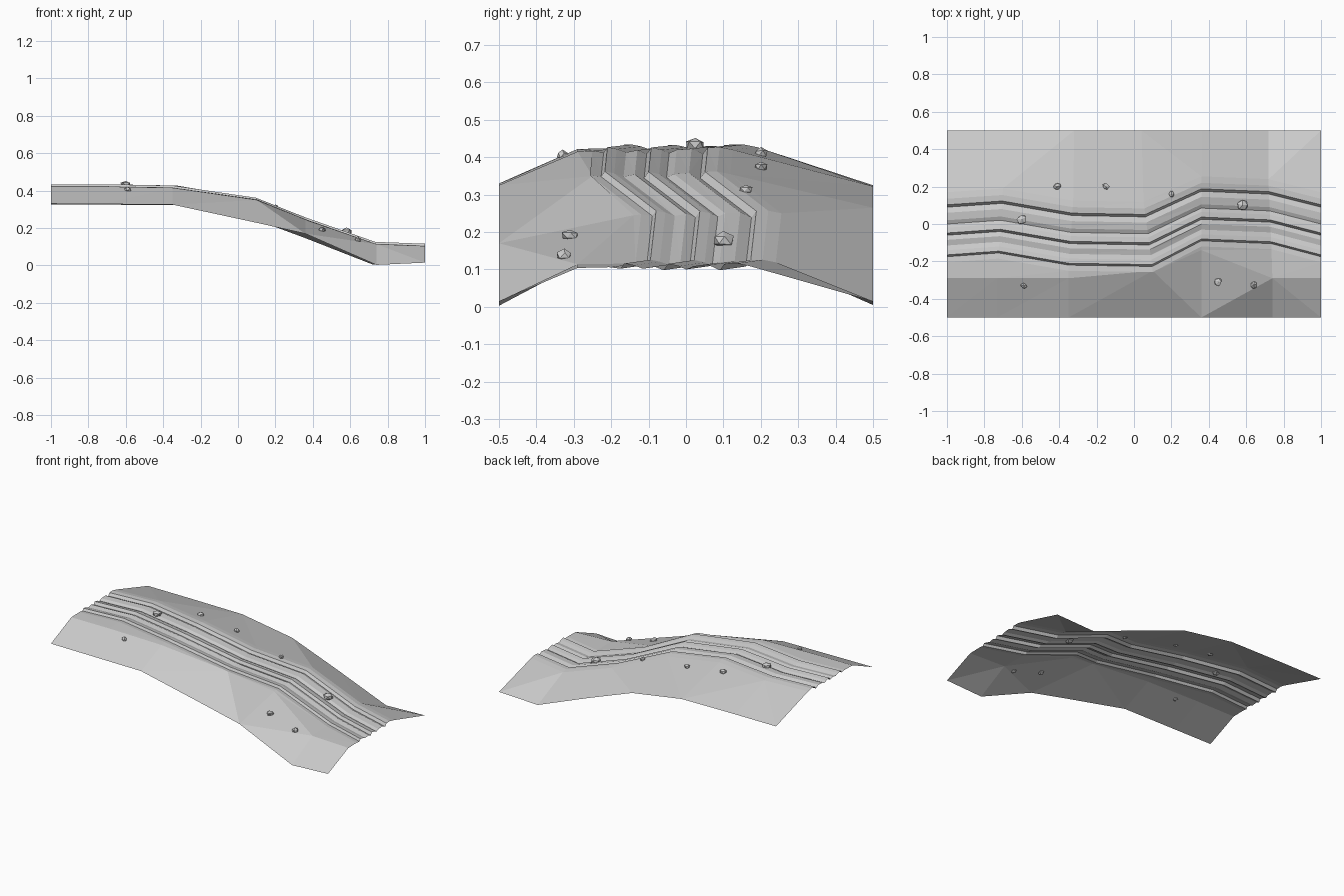
import bpy, bmesh, random
from mathutils import Vector
from mathutils.bvhtree import BVHTree

cube = bpy.data.objects.get("Cube")
if cube:
    bpy.data.objects.remove(cube, do_unlink=True)
random.seed(4)

grey = bpy.data.materials.new("stone_grey")
grey.use_nodes = True
grey.diffuse_color = (0.6, 0.6, 0.6, 1)
grey.node_tree.nodes["Principled BSDF"].inputs["Base Color"].default_value = grey.diffuse_color


def make_object(name, bm):
    mesh = bpy.data.meshes.new(name)
    bm.to_mesh(mesh)
    bm.free()
    mesh.materials.append(grey)
    obj = bpy.data.objects.new(name, mesh)
    bpy.context.collection.objects.link(obj)
    return obj


# Stations along the track: x at front, x at back, sideways shift,
# ridge height, front crest y, front edge height, back edge height
stations = [
    (-1.0, -1.0, 0.0, .43, -.29, .33, .325),
    (-.73, -.70, .02, .43, -.29, .328, .325),
    (-.35, -.32, -.045, .423, -.29, .325, .322),
    (.10, .04, -.052, .358, -.25, .228, .265),
    (.36, .36, .085, .253, -.14, .17, .146),
    (.74, .72, .07, .122, -.29, .003, .005),
    (1.0, 1.0, 0.0, .112, -.29, .015, .015),
]

# Rutted cross-section of the track: offset across, offset in height
ruts = [(-.205, -.006), (-.175, -.010), (-.165, .004), (-.14, -.001),
        (-.115, -.010), (-.085, -.004), (-.06, -.014), (-.048, .003),
        (-.02, -.003), (0, -.012), (.02, -.003), (.06, 0),
        (.09, -.014), (.103, .003), (.135, .004), (.17, -.003)]

# Rutted track with sloping banks, one open sheet
bm = bmesh.new()
rows = []
for xf, xb, shift, ridge, crest, front_z, back_z in stations:
    section = [(-.5, front_z), (crest, ridge - .008)]
    section += [(shift + y, ridge + dz) for y, dz in ruts]
    section.append((.5, back_z))
    rows.append([bm.verts.new((xf + (xb - xf) * min(1, max(0, (y + .25) / .45)), y, z))
                 for y, z in section])
for a, b in zip(rows, rows[1:]):
    for j in range(len(a) - 1):
        bm.faces.new((a[j], b[j], b[j + 1], a[j + 1]))
bmesh.ops.triangulate(bm, faces=bm.faces[:], quad_method="SHORT_EDGE")
bm.normal_update()
ground = BVHTree.FromBMesh(bm)
make_object("rutted_track", bm)

# Loose rocks resting on the surface: x, y, radius
rocks = [(-.6, .025, .032), (-.41, .2, .023), (-.15, .2, .021), (.2, .16, .02),
         (.58, .1, .036), (-.59, -.33, .02), (.45, -.31, .025), (.64, -.325, .024)]
for i, (x, y, r) in enumerate(rocks):
    hit = ground.ray_cast(Vector((x, y, 2)), Vector((0, 0, -1)))[0]
    bm = bmesh.new()
    bmesh.ops.create_icosphere(bm, subdivisions=1, radius=r)
    for v in bm.verts:
        v.co *= random.uniform(.8, 1.1)
        v.co.y *= .85
        v.co.z *= .7
    rock = make_object("rock_%d" % (i + 1), bm)
    rock.location = hit + Vector((0, 0, r * .2))
    rock.rotation_euler.z = random.uniform(0, 3)
